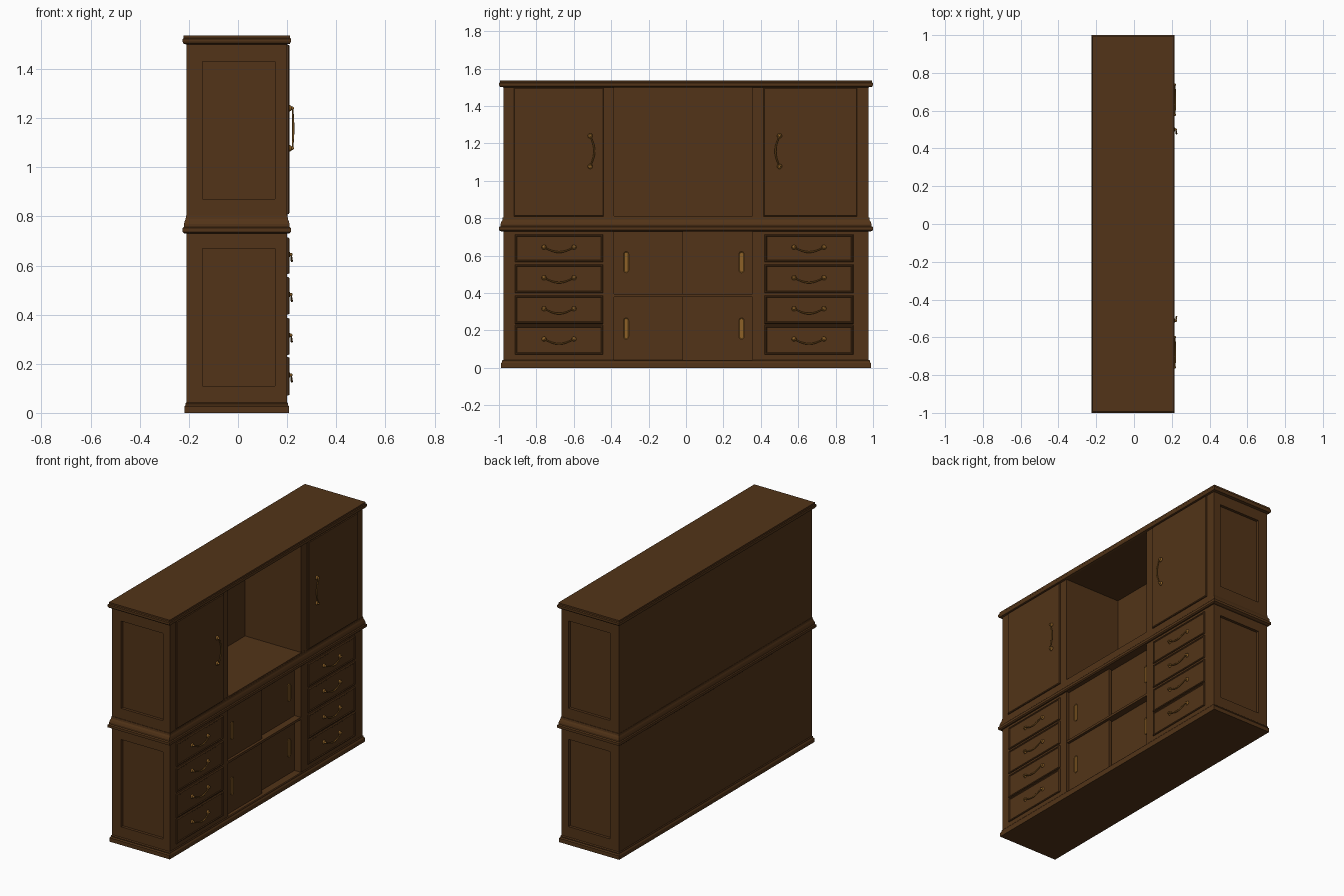
import bpy, bmesh, math
from mathutils import Matrix, Vector

if "Cube" in bpy.data.objects:
    bpy.data.objects.remove(bpy.data.objects["Cube"])


def material(name, rgb):
    m = bpy.data.materials.new(name)
    m.diffuse_color = (*rgb, 1)
    m.use_nodes = True
    m.node_tree.nodes["Principled BSDF"].inputs["Base Color"].default_value = m.diffuse_color
    return m


WOOD = material("dark_wood", (0.085, 0.034, 0.009))
BRASS = material("brass", (0.27, 0.12, 0.02))


def finish(name, bm, mat, smooth=False):
    bmesh.ops.recalc_face_normals(bm, faces=bm.faces)
    me = bpy.data.meshes.new(name)
    bm.to_mesh(me)
    bm.free()
    for p in me.polygons:
        p.use_smooth = smooth
    me.materials.append(mat)
    ob = bpy.data.objects.new(name, me)
    bpy.context.collection.objects.link(ob)
    return ob


def add_box(bm, x0, x1, y0, y1, z0, z1):
    m = Matrix.Translation(((x0 + x1) / 2, (y0 + y1) / 2, (z0 + z1) / 2))
    m = m @ Matrix.Diagonal((x1 - x0, y1 - y0, z1 - z0, 1))
    return bmesh.ops.create_cube(bm, size=1, matrix=m)["verts"]


def boxes(name, *bounds):
    bm = bmesh.new()
    for b in bounds:
        add_box(bm, *b)
    return finish(name, bm, WOOD)


def front_face(bm):
    return max(bm.faces, key=lambda f: f.calc_center_median().x)


def push(bm, width, dx):
    """Inset the front face and move it along x."""
    f = front_face(bm)
    bmesh.ops.inset_region(bm, faces=[f], thickness=width)
    for v in f.verts:
        v.co.x += dx
    return f


XB, XF, YB = -0.21, 0.20, 0.977


def moulding(name, profile):
    """Rectangular rings (offset, z) lofted around the carcass."""
    bm = bmesh.new()
    rings = []
    for o, z in profile:
        a, b, y = XB - o, XF + o, YB + o * 1.5
        rings.append([bm.verts.new(c) for c in ((a, -y, z), (b, -y, z), (b, y, z), (a, y, z))])
    for r, s in zip(rings, rings[1:]):
        for i in range(4):
            bm.faces.new((r[i], r[(i + 1) % 4], s[(i + 1) % 4], s[i]))
    bm.faces.new(rings[0])
    bm.faces.new(rings[-1])
    return finish(name, bm, WOOD)


# Plinth, waist and cornice mouldings
moulding("plinth", [(0.008, 0), (0.008, 0.025), (0.004, 0.032), (0.004, 0.038), (0, 0.043)])
moulding("waist_moulding", [(0.008, 0.73), (0.015, 0.736), (0.015, 0.752), (0.010, 0.757),
                            (0.010, 0.768), (0.007, 0.78), (0.003, 0.79), (0.002, 0.803)])
moulding("cornice", [(0, 1.5), (0.012, 1.503), (0.015, 1.511), (0.015, 1.523),
                     (0.011, 1.527), (0.011, 1.537)])

# Framed end panels, both storeys
for side, s in (("left", -1), ("right", 1)):
    for level, z0, z1, p0, p1 in (("lower", 0.03, 0.74, 0.11, 0.67), ("upper", 0.79, 1.505, 0.87, 1.43)):
        o, i = sorted((s * YB, s * (YB - 0.03)))
        r, q = sorted((s * (YB - 0.018), s * (YB - 0.03)))
        boxes(f"{level}_{side}_end",
              (XB, -0.145, o, i, z0, z1), (0.15, XF, o, i, z0, z1),
              (-0.145, 0.15, o, i, z0, p0), (-0.145, 0.15, o, i, p1, z1),
              (-0.145, 0.15, r, q, p0, p1))

# Back boards
boxes("back_boards", (XB, XB + 0.012, -0.95, 0.95, 0.03, 0.74), (XB, XB + 0.012, -0.95, 0.95, 0.79, 1.505))

# Partitions beside the niche and the sliding doors
for nm, a, b in (("left", -0.435, -0.385), ("right", 0.355, 0.41)):
    boxes(f"{nm}_partition", (XB + 0.01, XF, a, b, 0.03, 0.74), (XB + 0.01, XF, a, b, 0.79, 1.505))

# Face frame, niche sill and shelf
boxes("face_frame",
      (0.17, XF, -0.95, -0.435, 0.03, 0.74), (0.17, XF, 0.41, 0.95, 0.03, 0.74),
      (0.17, XF, -0.95, -0.435, 0.79, 1.505), (0.17, XF, 0.41, 0.95, 0.79, 1.505))
boxes("niche_sill", (XB + 0.01, XF + 0.001, -0.435, 0.41, 0.79, 0.812))
boxes("sliding_door_shelf", (XB + 0.01, 0.197, -0.385, 0.355, 0.38, 0.395))


def rosette(bm, y, z, x):
    rot = Matrix.Translation((x + 0.004, y, z)) @ Matrix.Rotation(math.pi / 2, 4, "Y")
    bmesh.ops.create_cone(bm, cap_ends=True, segments=14, radius1=0.014, radius2=0.010,
                          depth=0.008, matrix=rot)
    bmesh.ops.create_uvsphere(bm, u_segments=12, v_segments=8, radius=0.007,
                              matrix=Matrix.Translation((x + 0.012, y, z)))


def bail_handle(name, a, b, sag, x):
    """Two rosettes with a bowed bar between; sag is the (y, z) bow."""
    bm = bmesh.new()
    rosette(bm, *a, x)
    rosette(bm, *b, x)
    n, k, rings = 14, 8, []
    axis = Vector((0, b[0] - a[0], b[1] - a[1])).normalized()
    side = axis.cross(Vector((1, 0, 0)))
    for i in range(n + 1):
        t = i / n
        w = math.sin(math.pi * t)
        c = Vector((x + 0.013 + 0.003 * w, a[0] + (b[0] - a[0]) * t + sag[0] * w,
                    a[1] + (b[1] - a[1]) * t + sag[1] * w))
        rad = 0.003 + 0.0015 * w
        rings.append([bm.verts.new(c + rad * (math.cos(j * math.tau / k) * Vector((1, 0, 0))
                                              + math.sin(j * math.tau / k) * side)) for j in range(k)])
    for r, s in zip(rings, rings[1:]):
        for j in range(k):
            bm.faces.new((r[j], r[(j + 1) % k], s[(j + 1) % k], s[j]))
    bm.faces.new(rings[0])
    bm.faces.new(rings[-1])
    finish(name, bm, BRASS, True)


# Drawers with stepped fronts and bail handles
for nm, y0, y1 in (("left", -0.915, -0.443), ("right", 0.42, 0.895)):
    for i, (z0, z1) in enumerate(((0.07, 0.228), (0.235, 0.387), (0.4, 0.553), (0.565, 0.714))):
        bm = bmesh.new()
        add_box(bm, 0.19, 0.204, y0, y1, z0, z1)
        push(bm, 0.005, 0.005)
        push(bm, 0.007, 0)
        push(bm, 0.005, -0.004)
        finish(f"{nm}_drawer_{i + 1}", bm, WOOD)
        yc, zc = (y0 + y1) / 2, (z0 + z1) / 2 + 0.005
        bail_handle(f"{nm}_drawer_handle_{i + 1}", (yc - 0.08, zc), (yc + 0.08, zc), (0, -0.026), 0.203)

# Upper cupboard doors
for nm, y0, y1, hy, bow in (("left", -0.92, -0.44, -0.512, 0.022), ("right", 0.415, 0.915, 0.5, -0.022)):
    bm = bmesh.new()
    add_box(bm, 0.19, 0.206, y0, y1, 0.81, 1.498)
    push(bm, 0.006, 0.004)
    finish(f"{nm}_cupboard_door", bm, WOOD)
    bail_handle(f"{nm}_cupboard_handle", (hy, 1.077), (hy, 1.24), (bow, 0), 0.209)


def finger_pull(name, x, y, z):
    bm = bmesh.new()
    r, h, n = 0.014, 0.043, 8
    pts = [(r * math.cos(math.pi * i / n), h + r * math.sin(math.pi * i / n)) for i in range(n + 1)]
    pts += [(-u, -v) for u, v in pts]
    f = bm.faces.new([bm.verts.new((x, y + u, z + v)) for u, v in pts])
    ext = bmesh.ops.extrude_face_region(bm, geom=[f])["geom"]
    for v in ext:
        if isinstance(v, bmesh.types.BMVert):
            v.co.x += 0.004
    bm.normal_update()
    push(bm, 0.004, -0.003)
    finish(name, bm, BRASS)


# Sliding doors: the left pair runs in front of the right pair
for level, z0, z1, hz in (("lower", 0.04, 0.38, 0.21), ("upper", 0.395, 0.735, 0.565)):
    boxes(f"{level}_left_sliding_door", (0.162, 0.18, -0.385, -0.015, z0, z1))
    boxes(f"{level}_right_sliding_door", (0.135, 0.153, -0.04, 0.355, z0, z1))
    finger_pull(f"{level}_left_finger_pull", 0.18, -0.32, hz)
    finger_pull(f"{level}_right_finger_pull", 0.153, 0.297, hz)
